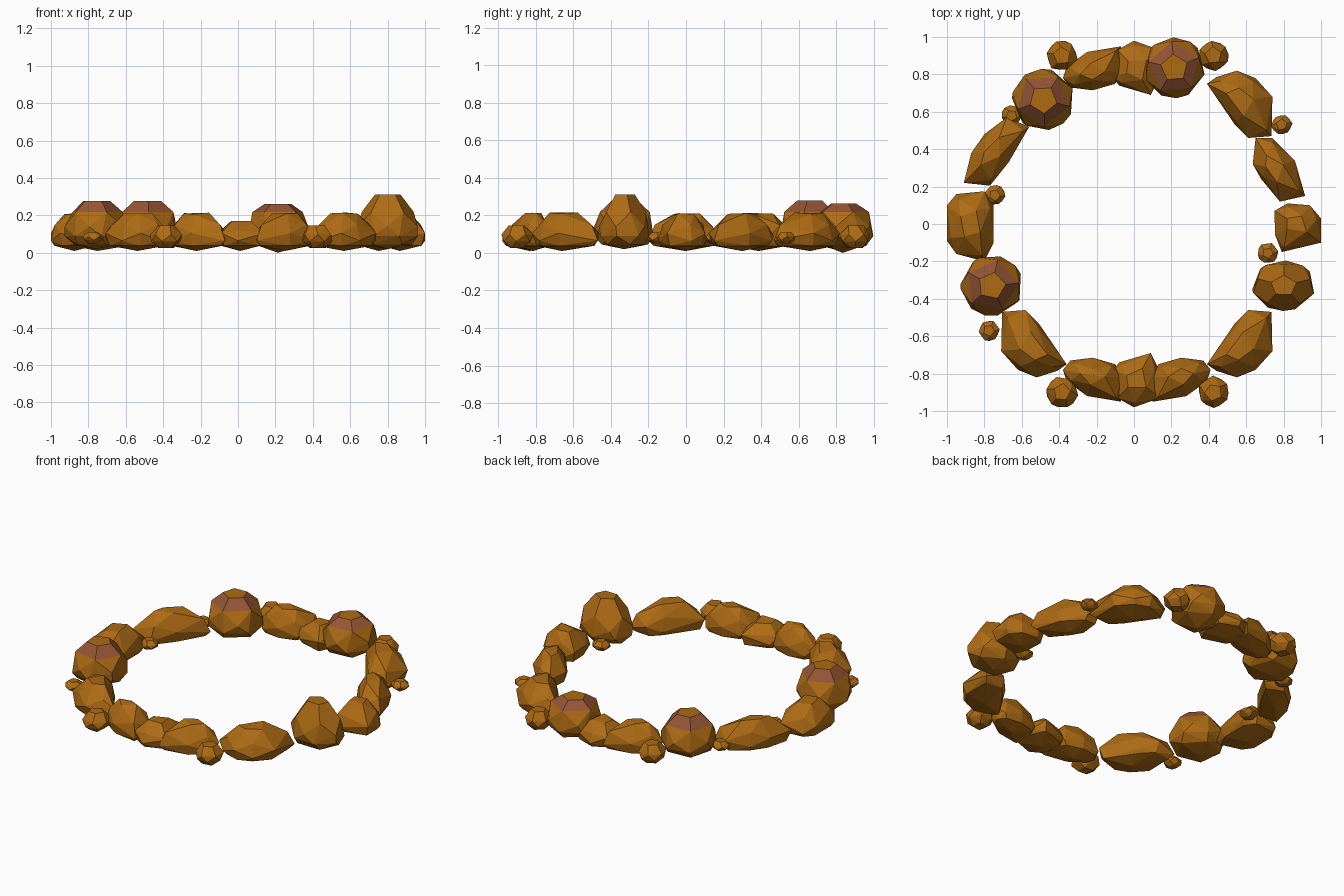
import bpy, bmesh, math, random

if "Cube" in bpy.data.objects:
    bpy.data.objects.remove(bpy.data.objects["Cube"])

random.seed(7)


def material(name, rgb):
    m = bpy.data.materials.new(name)
    m.diffuse_color = (*rgb, 1)
    m.use_nodes = True
    m.node_tree.nodes["Principled BSDF"].inputs["Base Color"].default_value = m.diffuse_color
    return m


OCHRE = material("ochre stone", (0.42, 0.148, 0.007))
RUST = material("rust stone", (0.30, 0.090, 0.036))


def hull(name, pts, cap_z=None):
    """Faceted stone wrapped around a point cloud; sloping faces above cap_z are rust."""
    bm = bmesh.new()
    for p in pts:
        bm.verts.new(p)
    res = bmesh.ops.convex_hull(bm, input=bm.verts)
    junk = {g for g in res["geom_interior"] + res["geom_unused"]
            if isinstance(g, bmesh.types.BMVert)}
    bmesh.ops.delete(bm, geom=[v for v in junk if v.is_valid], context='VERTS')
    bmesh.ops.dissolve_limit(bm, angle_limit=math.radians(4),
                             verts=bm.verts, edges=bm.edges)
    bmesh.ops.recalc_face_normals(bm, faces=bm.faces)
    if cap_z is not None:
        for f in bm.faces:
            if min(v.co.z for v in f.verts) > cap_z and f.normal.z < 0.97:
                f.material_index = 1
    me = bpy.data.meshes.new(name)
    bm.to_mesh(me)
    bm.free()
    me.materials.append(OCHRE)
    me.materials.append(RUST)
    ob = bpy.data.objects.new(name, me)
    bpy.context.collection.objects.link(ob)


def slab(name, outline, top=0.215, ridge=0.42, low=0.01, mx=1, my=1, dx=0):
    """Long stone: plan outline, tucked base, shoulder ring and narrow crest."""
    o = [(x * mx + dx, y * my) for x, y in outline]
    cx = sum(p[0] for p in o) / len(o)
    cy = sum(p[1] for p in o) / len(o)
    pts = [(cx, cy, low)]
    for i, (x, y) in enumerate(o):
        def at(s, z):
            return (cx + (x - cx) * s, cy + (y - cy) * s, z)
        pts.append(at(1, 0.065 if i % 2 else 0.105))
        pts.append(at(0.86, 0.038))
        if i % 2:
            pts.append(at(0.83, 0.15 * top / 0.215))
        else:
            pts.append(at(ridge, top - random.uniform(0, 0.012)))
    hull(name, pts)


def boulder(name, x, y, rx, ry, top, turn, low=0.02, crest=0.45):
    """Round capped stone built from stacked rings."""
    pts = [(x, y, low)]
    rings = [(5, 0.80, 0.045, 0), (7, 1.0, 0.09, 0.3), (5, 1.0, 0.14, 0.63),
             (5, 0.86, 0.218, 0), (5, crest, top, 0.0)]
    for n, s, z, off in rings:
        for i in range(n):
            a = turn + off + math.tau * i / n
            pts.append((x + rx * s * math.cos(a), y + ry * s * math.sin(a), z))
    hull(name, pts, cap_z=0.21)


def pebble(name, x, y, r, z0, z1):
    t = random.uniform(0, 6)
    pts = []
    for n, s, h in [(4, 0.5, 0), (6, 0.95, 0.3), (6, 1.0, 0.6), (5, 0.55, 1)]:
        for i in range(n):
            a = t + h * 2 + math.tau * i / n
            k = r * s * random.uniform(0.93, 1.06)
            pts.append((x + k * math.cos(a), y + k * math.sin(a), z0 + (z1 - z0) * h))
    hull(name, pts)


# Diagonal stones share one outline, mirrored round the ring
diagonal = [(0.39, 0.75), (0.44, 0.785), (0.55, 0.82), (0.65, 0.78), (0.74, 0.68),
            (0.735, 0.47), (0.61, 0.46), (0.54, 0.53), (0.45, 0.67)]
slab("diagonal_stone_back_right", diagonal)
slab("diagonal_stone_front_right", diagonal, my=-1)
slab("diagonal_stone_front_left", diagonal, mx=-1, my=-1, dx=0.03)

# Front and back stones
flank = [(-0.38, 0.78), (-0.34, 0.73), (-0.22, 0.715), (-0.10, 0.75), (-0.06, 0.82),
         (-0.07, 0.95), (-0.25, 0.92), (-0.36, 0.84)]
slab("flank_stone_back_left", flank)
slab("flank_stone_front_left", flank, my=-1)
slab("flank_stone_front_right", flank, mx=-1, my=-1, dx=0.03)
middle = [(-0.11, 0.78), (-0.08, 0.74), (0.09, 0.69), (0.13, 0.77), (0.14, 0.93),
          (0.0, 0.98), (-0.09, 0.93)]
slab("middle_stone_back", middle, top=0.172)
slab("middle_stone_front", middle, top=0.172, my=-1)

# Side stones
slab("side_stone_left_back", [(-0.91, 0.22), (-0.77, 0.205), (-0.67, 0.33), (-0.56, 0.52),
     (-0.68, 0.57), (-0.80, 0.48), (-0.87, 0.38)])
slab("side_stone_left", [(-1, 0.10), (-0.95, 0.16), (-0.80, 0.175), (-0.75, 0.10),
     (-0.75, -0.10), (-0.80, -0.20), (-0.95, -0.16), (-1, -0.09)])
slab("side_stone_right_back", [(0.65, 0.46), (0.74, 0.46), (0.86, 0.34), (0.915, 0.15),
     (0.78, 0.12), (0.68, 0.24), (0.635, 0.32)])
slab("side_stone_right", [(0.75, 0.07), (0.82, 0.11), (0.94, 0.10), (1, 0.03),
     (1, -0.10), (0.79, -0.15), (0.755, -0.06)])

# Round boulders with rust caps
boulder("boulder_back", 0.215, 0.835, 0.165, 0.163, 0.262, 0.4, low=0.0)
boulder("boulder_back_left", -0.485, 0.665, 0.168, 0.165, 0.278, 1.0)
boulder("boulder_left", -0.76, -0.33, 0.168, 0.163, 0.278, 0.1)
boulder("boulder_right", 0.80, -0.33, 0.17, 0.135, 0.312, 0.3, crest=0.42)

# Small corner stones and pebbles
for x in (-0.385, 0.425):
    for y in (-0.9, 0.9):
        pebble("corner_stone", x, y, 0.085, 0.025, 0.145)
for x, y in [(0.79, 0.53), (0.715, -0.155), (-0.775, -0.57), (-0.745, 0.155), (-0.655, 0.58)]:
    pebble("pebble", x, y, 0.055, 0.05, 0.11)
